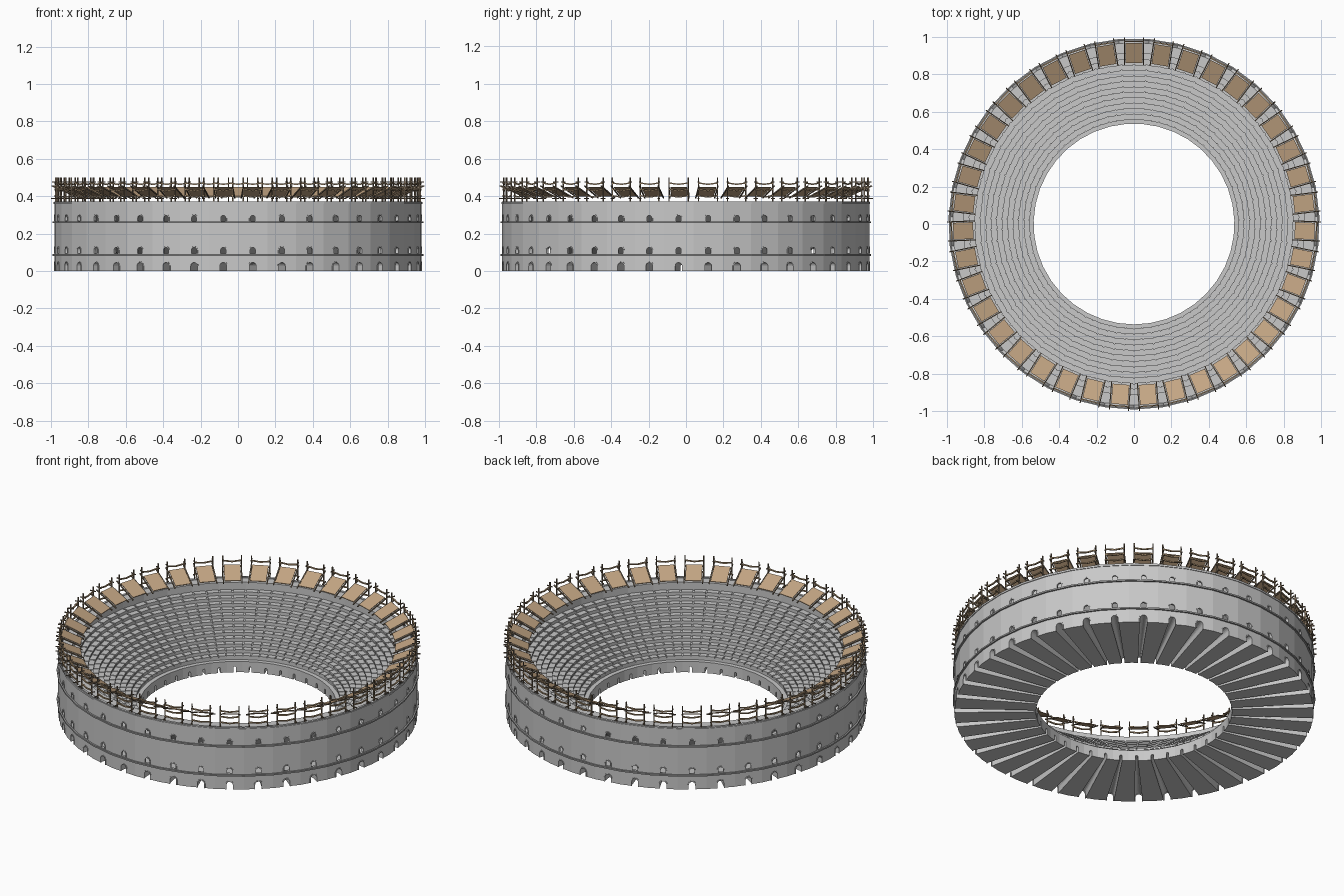
import bpy, bmesh
from math import pi, sin, cos, tan
from mathutils import Matrix, Vector

N = 39                      # bays around the arena
HALF = tan(pi / N)          # half bay width per unit radius
R_OUT, R_IN = 0.98, 0.535
WALL = 0.014
SEAT_ROWS = 12

cube = bpy.data.objects.get("Cube")
if cube:
    bpy.data.objects.remove(cube)


def material(name, rgb):
    m = bpy.data.materials.new(name)
    m.use_nodes = True
    m.diffuse_color = (*rgb, 1)
    m.node_tree.nodes["Principled BSDF"].inputs["Base Color"].default_value = (*rgb, 1)
    return m


stone = material("grey stone", (0.58, 0.58, 0.58))
dark_stone = material("dark stone", (0.36, 0.36, 0.36))
cloth = material("tan cloth", (0.55, 0.38, 0.23))
wood = material("dark wood", (0.22, 0.165, 0.11))
pale_wood = material("pale wood", (0.44, 0.31, 0.18))


def ring(name, sector, mat):
    """Repeat one bay, modelled facing +y, around the z axis."""
    bmesh.ops.recalc_face_normals(sector, faces=sector.faces)
    bay = bpy.data.meshes.new(name)
    sector.to_mesh(bay)
    sector.free()
    whole = bmesh.new()
    for i in range(N):
        start = len(whole.verts)
        whole.from_mesh(bay)
        whole.verts.ensure_lookup_table()
        bmesh.ops.transform(whole, verts=whole.verts[start:],
                            matrix=Matrix.Rotation(2 * pi * i / N, 4, "Z"))
    whole.to_mesh(bay)
    whole.free()
    bay.materials.append(mat)
    obj = bpy.data.objects.new(name, bay)
    bpy.context.collection.objects.link(obj)
    return obj


def loft(bm, a, b):
    """Solid between two matching closed outlines."""
    va, vb = [bm.verts.new(p) for p in a], [bm.verts.new(p) for p in b]
    n = len(va)
    for i in range(n):
        j = (i + 1) % n
        bm.faces.new((va[i], va[j], vb[j], vb[i]))
    bm.faces.new(va)
    bm.faces.new(vb)


def sweep(bm, profile, share=1.0, offset=0.0):
    """Radius/height profile swept across a share of the bay."""
    def side(s):
        return [((offset + s * share) * r * HALF, r, z) for r, z in profile]
    loft(bm, side(-1), side(1))


def box_profile(r0, r1, z0, z1):
    return [(r0, z0), (r1, z0), (r1, z1), (r0, z1)]


def bar(bm, a, b, thick):
    """Square pole between two points."""
    a, b = Vector(a), Vector(b)
    d = (b - a).normalized()
    u = d.cross(Vector((0, 0, 1)) if abs(d.z) < 0.9 else Vector((0, 1, 0))).normalized()
    v = d.cross(u)
    t = thick / 2
    corners = [u * t + v * t, v * t - u * t, -u * t - v * t, u * t - v * t]
    loft(bm, [a + c for c in corners], [b + c for c in corners])


def arch(width, height, base=0.0, steps=8):
    """Round-headed opening, as x/z points from right foot to left foot."""
    w = width / 2
    head = [(w * cos(pi * k / steps), base + height - w + w * sin(pi * k / steps))
            for k in range(steps + 1)]
    return [(w, base)] + head + [(-w, base)]


# Base blocks with a tapering arched passage through every bay
def base_outline(r, height, opening):
    p = r * HALF
    pts = [(p, 0)] + opening + [(-p, 0), (-p, height), (p, height)]
    return [(x, r, z) for x, z in pts]


GATE = arch(0.042, 0.048)
bm = bmesh.new()
loft(bm, base_outline(R_OUT, 0.082, GATE),
     base_outline(R_IN, 0.06, arch(0.014, 0.034)))
ring("arcade_base", bm, stone)

# Outer wall panels with two rows of windows
WINDOWS = [arch(0.034, 0.036, 0.093), arch(0.032, 0.032, 0.268)]
p = R_OUT * HALF
curve = bpy.data.curves.new("wall_panel", "CURVE")
curve.dimensions, curve.fill_mode, curve.extrude = "2D", "BOTH", WALL / 2
for outline in [[(-p, 0.08), (p, 0.08), (p, 0.372), (-p, 0.372)]] + WINDOWS:
    spline = curve.splines.new("POLY")
    spline.points.add(len(outline) - 1)
    for pt, (x, z) in zip(spline.points, outline):
        pt.co = (x, z, 0, 1)
    spline.use_cyclic_u = True
panel = bpy.data.objects.new("wall_panel", curve)
bpy.context.collection.objects.link(panel)
bpy.context.view_layer.update()
panel_mesh = bpy.data.meshes.new_from_object(
    panel.evaluated_get(bpy.context.evaluated_depsgraph_get()))
bm = bmesh.new()
bm.from_mesh(panel_mesh)
bmesh.ops.remove_doubles(bm, verts=bm.verts, dist=1e-5)
bmesh.ops.transform(bm, verts=bm.verts, matrix=Matrix.Translation((0, R_OUT - WALL / 2, 0))
                    @ Matrix.Rotation(pi / 2, 4, "X"))
bpy.data.objects.remove(panel)
bpy.data.curves.remove(curve)
bpy.data.meshes.remove(panel_mesh)
ring("outer_wall", bm, stone)

# Raised surrounds around each opening
bm = bmesh.new()
for opening in WINDOWS + [GATE]:
    for (x0, z0), (x1, z1) in zip(opening, opening[1:]):
        bar(bm, (x0, R_OUT, z0), (x1, R_OUT, z1), 0.006)
ring("arch_surrounds", bm, stone)

# Cornices, and the terrace that caps the wall
bm = bmesh.new()
for z in (0.081, 0.256):
    sweep(bm, box_profile(R_OUT - 0.01, R_OUT + 0.009, z, z + 0.009))
ring("cornices", bm, dark_stone)

# Stepped seating rising to the upper terrace
R0, R1, Z0, Z1 = 0.56, 0.91, 0.065, 0.32
dr, dz = (R1 - R0) / SEAT_ROWS, (Z1 - Z0) / SEAT_ROWS
profile = [(R_IN, 0.05), (R_IN, Z0), (R0, Z0)]
for i in range(SEAT_ROWS):
    z = Z0 + (i + 1) * dz
    profile += [(R0 + i * dr, z), (R0 + (i + 1) * dr, z)]
profile += [(R1, 0.368), (R_OUT + 0.004, 0.368), (R_OUT + 0.004, 0.358),
            (R1 + 0.01, 0.358), (R1 + 0.01, 0.3), (R0 + 0.03, 0.05)]
bm = bmesh.new()
sweep(bm, profile)
ring("seating_steps", bm, stone)

# Bench slabs in two blocks per bay, parted by narrow aisles
bm = bmesh.new()
for i in range(SEAT_ROWS):
    r, z = R0 + i * dr, Z0 + (i + 1) * dz
    for side in (-1, 1):
        sweep(bm, box_profile(r - 0.004, r + dr, z - 0.006, z + 0.005),
              0.44, side * 0.5)
ring("benches", bm, stone)

# Awning cloths sloping down to the arena
bm = bmesh.new()
w = 0.045
lower, upper = (0.86, 0.398), (0.967, 0.445)


def cloth_edge(end):
    r, z = end
    return [(-w, r, z), (w, r, z), (w, r, z + 0.004), (-w, r, z + 0.004)]


loft(bm, cloth_edge(lower), cloth_edge(upper))
ring("awnings", bm, cloth)

# Awning posts and sloping poles, with sagging rails between the posts
posts, rails = bmesh.new(), bmesh.new()
for side in (-1, 1):
    x = side * 0.051
    bar(posts, (x, 0.974, 0.36), (x, 0.974, 0.5), 0.006)
    bar(posts, (x, 0.85, 0.39), (x, 0.995, 0.455), 0.006)
    bar(posts, (x, 0.958, 0.475), (x, 0.992, 0.475), 0.005)
    bar(posts, (x, 0.955, 0.388), (x, 0.998, 0.388), 0.005)
    for z in (0.402, 0.436, 0.47):
        bar(rails, (x, 0.976, z), (0, 0.976, z - 0.007), 0.007)
ring("awning_posts", posts, wood)
ring("awning_rails", rails, pale_wood)
